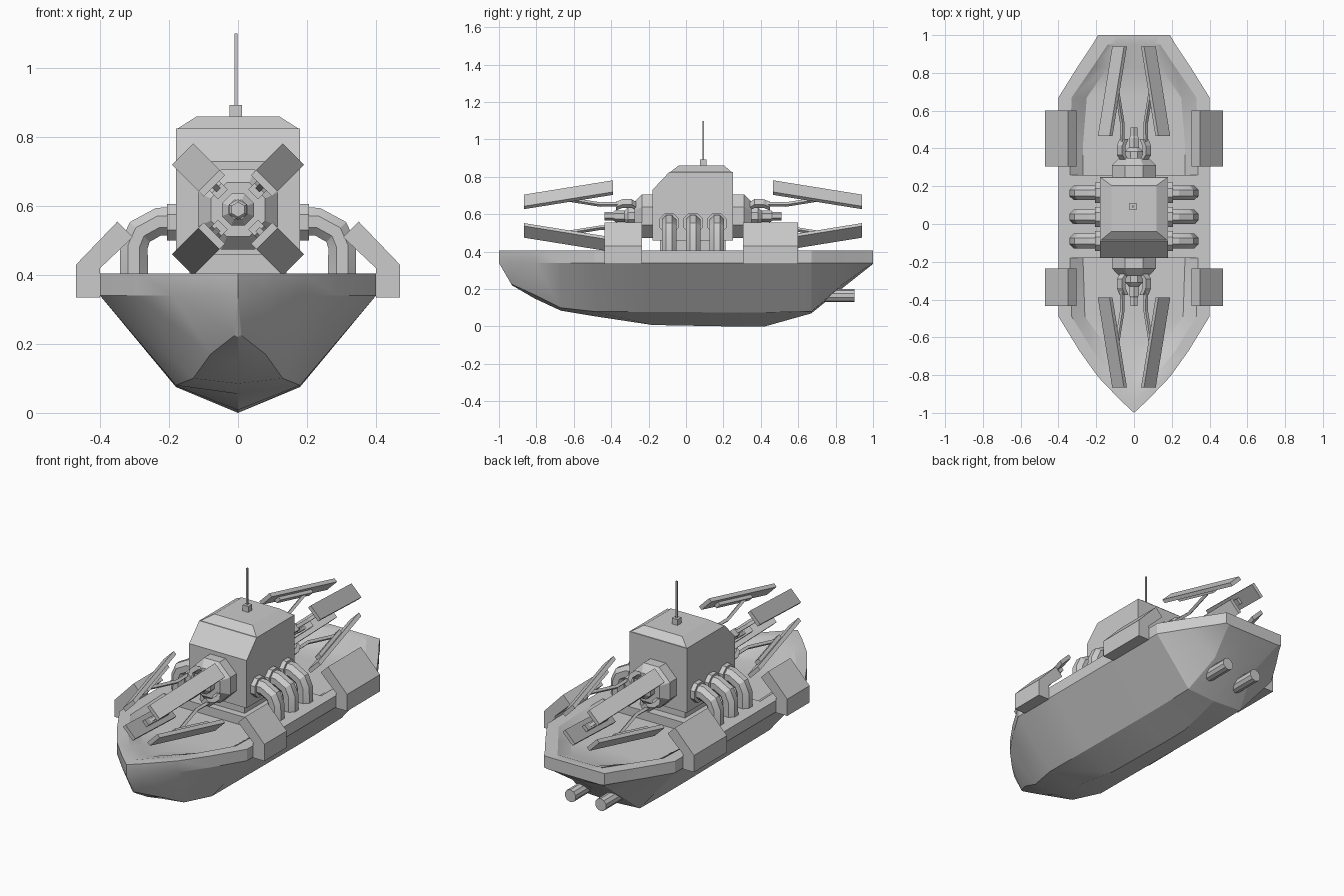
import bpy, bmesh, math
from mathutils import Vector, Matrix

if "Cube" in bpy.data.objects:
    bpy.data.objects.remove(bpy.data.objects["Cube"])

MID = 0.0375   # y of the tower centre: both gun turrets mirror about it


def finish(bm, name, smooth=None):
    bmesh.ops.remove_doubles(bm, verts=bm.verts, dist=1e-4)
    bmesh.ops.dissolve_degenerate(bm, edges=bm.edges, dist=1e-4)
    bmesh.ops.recalc_face_normals(bm, faces=bm.faces)
    me = bpy.data.meshes.new(name)
    bm.to_mesh(me)
    bm.free()
    ob = bpy.data.objects.new(name, me)
    bpy.context.collection.objects.link(ob)
    if smooth:
        bpy.ops.object.select_all(action='DESELECT')
        ob.select_set(True)
        bpy.context.view_layer.objects.active = ob
        bpy.ops.object.shade_smooth_by_angle(angle=math.radians(smooth))
    return ob


def loft(name, rings, caps=True, smooth=None):
    bm = bmesh.new()
    vs = [[bm.verts.new(p) for p in r] for r in rings]
    n = len(rings[0])
    for a, b in zip(vs, vs[1:]):
        for i in range(n):
            j = (i + 1) % n
            bm.faces.new((a[i], a[j], b[j], b[i]))
    if caps:
        bm.faces.new(vs[0])
        bm.faces.new(vs[-1])
    return finish(bm, name, smooth)


def rect(x, y0, y1, z):
    return [(-x, y0, z), (x, y0, z), (x, y1, z), (-x, y1, z)]


def box(name, x, y0, y1, z0, z1, x1=None, top=None):
    t = top or (x, y0, y1)
    return loft(name, [rect(x, y0, y1, z0), rect(*t, z1)])


def extrude(name, profile, lo, hi, axis):
    """Extrude a 2D profile along x (profile is y,z) or y (profile is x,z)."""
    f = (lambda p, t: (t, p[0], p[1])) if axis == 'x' else (lambda p, t: (p[0], t, p[1]))
    return loft(name, [[f(p, t) for p in profile] for t in (lo, hi)])


def lathe_y(name, rings, sides, cx=0, cz=0.59, phase=0.5):
    """Stack of polygons (y, radius) along y."""
    out = []
    for y, r in rings:
        out.append([(cx + r * math.cos(2 * math.pi * (k + phase) / sides), y,
                     cz + r * math.sin(2 * math.pi * (k + phase) / sides)) for k in range(sides)])
    return loft(name, out)


# hull: (y, half width, chine x, chine z, keel z, well rim x, well floor x, well depth)
stations = [
    (-1.00, 0, 0, .34, .34, 0, 0, 0),
    (-.93, .075, .01, .225, .22, 0, 0, 0),
    (-.81, .19, .08, .17, .15, .11, .02, .02),
    (-.67, .29, .13, .10, .085, .22, .13, .05),
    (-.49, .40, .18, .08, .055, .33, .26, .05),
    (-.18, .40, .18, .078, .008, .34, .27, .05),
    (-.18, .40, .18, .078, .008, .34, .27, 0),
    (.26, .40, .18, .075, 0, .34, .27, 0),
    (.26, .40, .18, .075, 0, .34, .27, .05),
    (.42, .40, .18, .075, 0, .34, .27, .05),
    (.67, .40, .18, .08, .07, .33, .25, .05),
    (.83, .30, .13, .22, .20, .22, .14, .05),
    (.95, .22, .16, .305, .295, .14, .10, 0),
    (1.00, .19, .17, .335, .335, .13, .09, 0)]
rings = []
for y, w, cx, cz, kz, rim, fl, d in stations:
    half = [(fl, .405 - d), (rim, .405), (w, .405), (w, .34), (cx, cz)]
    ring = [(0, y, .405 - d)] + [(x, y, z) for x, z in half] + [(0, y, kz)]
    rings.append(ring + [(-x, y, z) for x, z in reversed(half)])
loft('hull', rings, smooth=25)

# exhaust pipes under the stern
for s in (-1, 1):
    lathe_y('stern_pipe', [(.55, .035), (.9, .035)], 10, s * .095, .165)

# tower, plinth, stepped roof and antenna
box('tower_plinth', .14, -.14, .21, .40, .46)
extrude('tower', [(-.18, .46), (.25, .46), (.25, .825), (-.09, .825), (-.18, .73)], -.18, .18, 'x')
box('tower_roof', .175, -.085, .245, .825, .86, top=(.12, -.04, .205))
box('antenna_base', .018, .075, .11, .86, .893).location.x = -.006
box('antenna', .004, .088, .097, .89, 1.1).location.x = -.006

# side armour boxes hung over the gunwales
armour = [(.35, .555), (.305, .51), (.40, .42), (.40, .335), (.47, .335), (.47, .43)]
for s in (-1, 1):
    for y0, y1 in ((-.435, -.235), (.305, .60)):
        extrude('side_armour', [(s * x, z) for x, z in armour], y0, y1, 'y')

# bent pipes from tower to deck, three a side
path = [((.17, .555), 0), ((.23, .555), -10), ((.285, .525), -45), ((.302, .485), -80), ((.302, .39), -90)]
for s in (-1, 1):
    for y in (-.09, MID, .165):
        pr = []
        for (x, z), a in path:
            nx, nz = -math.sin(math.radians(a)), math.cos(math.radians(a))
            ring = []
            for k in range(8):
                t = 2 * math.pi * (k + .5) / 8
                u, v = .042 * math.cos(t), .044 * math.sin(t)
                ring.append((s * (x + nx * v), y + u, z + nz * v))
            pr.append(ring)
        loft('tower_pipe', pr, smooth=25)
        flange = [[(s * x, y + .058 * math.cos(math.pi * (k + .5) / 4),
                    .553 + .058 * math.sin(math.pi * (k + .5) / 4)) for k in range(8)] for x in (.17, .206)]
        loft('pipe_flange', flange)


def bar(name, pts, wid, thick, ang, flip):
    """Bar through (y, radius) points, lying in a radial plane of the turret."""
    c, s = math.cos(ang), math.sin(ang)
    R, T = Vector((c, 0, s)), Vector((-s, 0, c))
    rs = []
    for y, r in pts:
        o = Vector((0, flip(y), .59))
        rs.append([o + R * (r + b * thick / 2) + T * (a * wid / 2)
                   for a, b in ((-1, -1), (1, -1), (1, 1), (-1, 1))])
    return loft(name, rs)


# front and rear four-panel turrets
for end, flip in (('front', lambda y: y), ('rear', lambda y: 2 * MID - y)):
    lathe_y(end + '_turret_mount', [(flip(-.17), .126), (flip(-.235), .126), (flip(-.275), .085)], 8)
    lathe_y(end + '_turret_hub', [(flip(-.27), .05), (flip(-.31), .05), (flip(-.33), .03)], 8)
    lathe_y(end + '_turret_barrel', [(flip(-.3), .03), (flip(-.38), .03), (flip(-.39), .022),
                                     (flip(-.435), .022)], 6)
    for q in range(4):
        ang = math.pi / 4 + q * math.pi / 2
        bar(end + '_panel', [(-.865, .108), (-.39, .216)], .088, .022, ang, flip)
        bar(end + '_arm', [(-.25, .06), (-.29, .095), (-.34, .095), (-.375, .075)], .04, .026, ang, flip)
        bar(end + '_arm_rod', [(-.33, .09), (-.46, .088), (-.68, .138)], .018, .016, ang, flip)
        bar(end + '_panel_rail', [(-.70, .128), (-.46, .182)], .035, .024, ang, flip)
